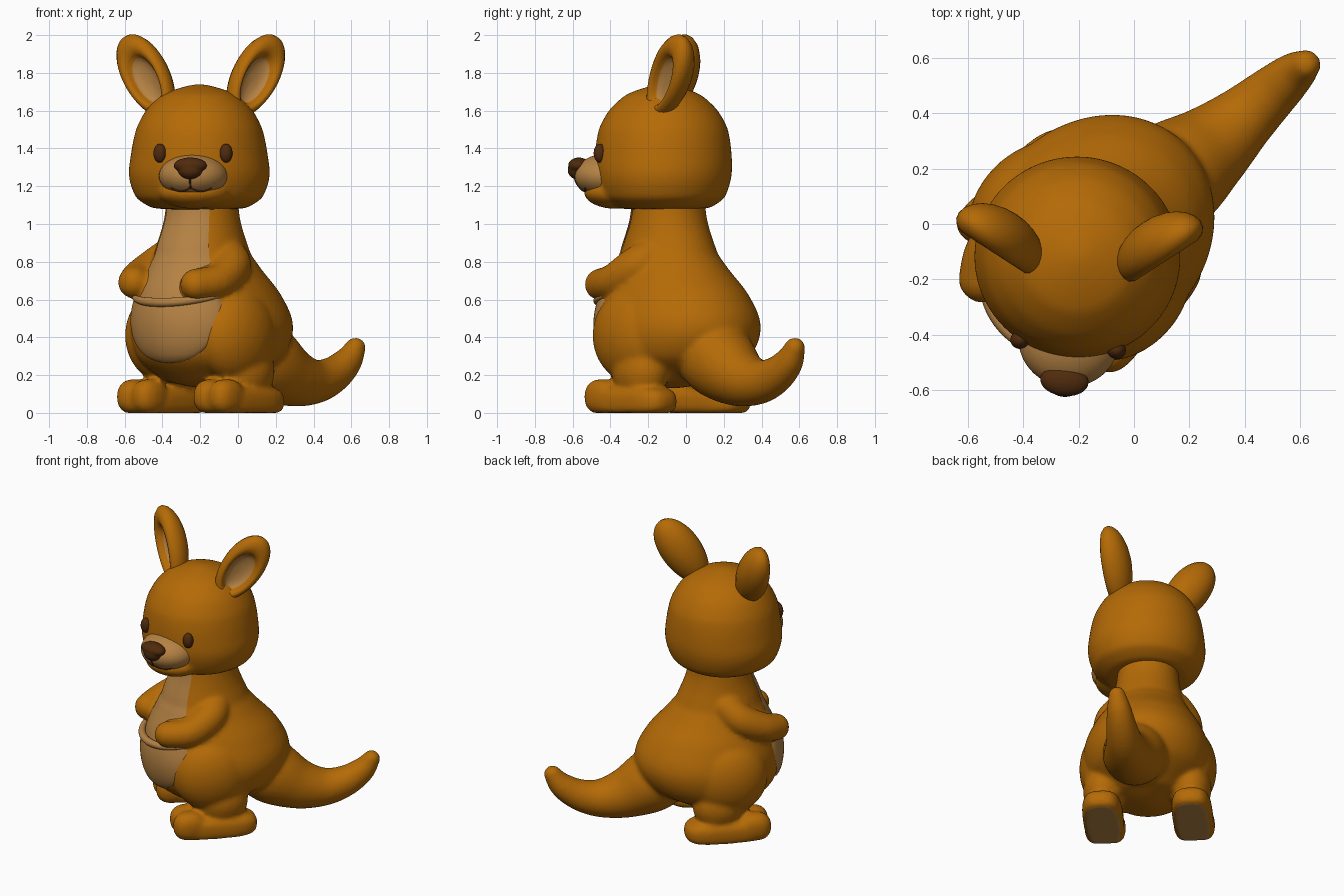
import bpy, bmesh, math
from math import sin, cos, pi, sqrt
from mathutils import Matrix, Vector

if "Cube" in bpy.data.objects:
    bpy.data.objects.remove(bpy.data.objects["Cube"])


def material(name, rgb):
    m = bpy.data.materials.new(name)
    m.use_nodes = True
    m.diffuse_color = (*rgb, 1)
    m.node_tree.nodes["Principled BSDF"].inputs["Base Color"].default_value = (*rgb, 1)
    return m


FUR = material("orange brown fur", (0.46, 0.146, 0.002))
CREAM = material("tan fur", (0.465, 0.225, 0.058))
DARK = material("dark brown", (0.08, 0.024, 0.004))

# Frames: the body is turned further than the head; -y is forward in each
BODY = Matrix.Translation((-0.19, -0.09, 0)) @ Matrix.Rotation(math.radians(-44), 4, "Z")
HEAD = Matrix.Translation((-0.205, -0.12, 0)) @ Matrix.Rotation(math.radians(-6), 4, "Z")
WORLD = Matrix.Identity(4)


def select(obs):
    bpy.ops.object.select_all(action="DESELECT")
    for ob in obs:
        ob.select_set(True)
    bpy.context.view_layer.objects.active = obs[0]


def finish(bm, name, frame, *mats):
    bmesh.ops.recalc_face_normals(bm, faces=bm.faces)
    me = bpy.data.meshes.new(name)
    bm.to_mesh(me)
    bm.free()
    ob = bpy.data.objects.new(name, me)
    bpy.context.collection.objects.link(ob)
    ob.matrix_world = frame
    for m in mats:
        me.materials.append(m)
    select([ob])
    bpy.ops.object.shade_smooth_by_angle(angle=math.radians(50))
    return ob


def blend(name, obs, voxel, rounds):
    """Fuse overlapping parts into one skin with soft creases."""
    bpy.context.view_layer.update()
    select(obs)
    bpy.ops.object.join()
    ob = obs[0]
    ob.name = name
    remesh = ob.modifiers.new("fuse", "REMESH")
    remesh.mode, remesh.voxel_size = "VOXEL", voxel
    soft = ob.modifiers.new("soften", "SMOOTH")
    soft.factor, soft.iterations = 0.5, rounds
    for m in ("fuse", "soften"):
        bpy.ops.object.modifier_apply(modifier=m)
    bpy.ops.object.shade_smooth()
    return ob


def grid(rows, closed=True):
    """Skin a list of point rows, capping closed ones."""
    bm = bmesh.new()
    vs = [[bm.verts.new(p) for p in row] for row in rows]
    n = len(vs[0])
    for a, b in zip(vs, vs[1:]):
        for i in range(n if closed else n - 1):
            j = (i + 1) % n
            bm.faces.new((a[i], a[j], b[j], b[i]))
    if closed:
        bm.faces.new(vs[0])
        bm.faces.new(vs[-1])
    return bm


def catmull(p, i, t):
    a, b, c, d = (p[max(0, min(len(p) - 1, i + k))] for k in (-1, 0, 1, 2))
    return b + 0.5 * t * (c - a + t * (2 * a - 5 * b + 4 * c - d + t * (3 * (b - c) + d - a)))


def on_form(rows, z, a, off=0):
    """Point on a lofted form at height z and angle a from its front."""
    i = max(k for k in range(len(rows) - 1) if rows[k][0] <= z or k == 0)
    t = min(1, (z - rows[i][0]) / (rows[i + 1][0] - rows[i][0]))
    f = catmull([r[1] for r in rows], i, t)
    rx, ry = (sqrt(max(1e-7, catmull([r[k] ** 2 for r in rows], i, t))) for k in (2, 3))
    return Vector(((rx + off) * sin(a), -f - (ry + off) * cos(a), z))


def loft(name, rows, frame, mat, steps=64, seg=72):
    lo, hi = rows[0][0], rows[-1][0]
    zs = [lo + (hi - lo) * (1 - cos(pi * k / steps)) / 2 for k in range(steps + 1)]
    pts = [[on_form(rows, z, 2 * pi * i / seg) for i in range(seg)] for z in zs]
    return finish(grid(pts), name, frame, mat)


def ball(name, frame, mat, c, r, power=1.0, floor=False):
    """Ellipsoid, optionally squarer and flattened on the ground."""
    def pw(v):
        return math.copysign(abs(v) ** power, v)
    pts = []
    for j in range(1, 32):
        e = pi * j / 32 - pi / 2
        row = []
        for i in range(48):
            a = 2 * pi * i / 48
            p = Vector((c[0] + r[0] * pw(cos(e)) * pw(cos(a)),
                        c[1] + r[1] * pw(cos(e)) * pw(sin(a)), c[2] + r[2] * pw(sin(e))))
            if floor:
                p.z = max(p.z, 0)
            row.append(p)
        pts.append(row)
    return finish(grid(pts), name, frame, mat)


def tube(name, frame, mat, path, seg=24, sub=10):
    """Round-ended tapering tube through (x, y, z, radius) points."""
    P = [Vector(p) for p in path]
    S = [catmull(P, i, k / sub) for i in range(len(P) - 1) for k in range(sub)] + [P[-1]]
    C = [s.to_3d() for s in S]
    T = [(C[min(i + 1, len(C) - 1)] - C[max(i - 1, 0)]).normalized() for i in range(len(C))]
    R = [s.w for s in S]
    arc = [pi / 2 * k / 8 for k in range(1, 8)]
    start = [(C[0] - T[0] * R[0] * sin(a), T[0], R[0] * cos(a)) for a in reversed(arc)]
    end = [(C[-1] + T[-1] * R[-1] * sin(a), T[-1], R[-1] * cos(a)) for a in arc]
    u = T[0].orthogonal().normalized()
    rows = []
    for c, t, r in start + list(zip(C, T, R)) + end:
        u = (u - t * u.dot(t)).normalized()
        w = t.cross(u)
        rows.append([c + r * (u * cos(2 * pi * i / seg) + w * sin(2 * pi * i / seg)) for i in range(seg)])
    return finish(grid(rows), name, frame, mat)


# Torso: height, forward shift, half width, half depth
TORSO = [(0.13, -0.03, 0, 0), (0.17, -0.03, 0.21, 0.23), (0.3, -0.06, 0.365, 0.41),
         (0.45, -0.075, 0.4, 0.46), (0.6, -0.055, 0.36, 0.425), (0.8, -0.01, 0.262, 0.3),
         (0.9, 0, 0.225, 0.25), (1.02, 0, 0.2, 0.205), (1.14, 0, 0.19, 0.19)]
parts = [loft("torso", TORSO, BODY, FUR)]

# Legs, feet and toes
for s in (1, -1):
    parts += [
        ball("thigh", BODY, FUR, (0.262 * s, -0.01, 0.41), (0.17, 0.25, 0.25)),
        ball("shin", BODY, FUR, (0.275 * s, 0.055, 0.22), (0.13, 0.165, 0.16)),
        ball("foot", BODY, FUR, (0.282 * s, 0.01, 0.06), (0.128, 0.265, 0.087), 0.65, True),
        ball("instep", BODY, FUR, (0.282 * s, -0.05, 0.08), (0.11, 0.18, 0.088), 1, True)]
    parts += [ball("toe", BODY, FUR, (0.282 * s + 0.055 * k, -0.165, 0.085), (0.075, 0.105, 0.095), 0.85, True)
              for k in (-1, 1)]

# Arms and tail
parts += [
    tube("left_arm", WORLD, FUR, [(-0.075, -0.13, 0.85, 0.1), (-0.035, -0.255, 0.78, 0.105),
                                  (-0.1, -0.38, 0.7, 0.092), (-0.222, -0.452, 0.68, 0.085)]),
    tube("right_arm", WORLD, FUR, [(-0.33, 0.02, 0.85, 0.1), (-0.43, 0, 0.78, 0.1),
                                   (-0.52, -0.1, 0.72, 0.092), (-0.55, -0.2, 0.69, 0.086)]),
    tube("tail", WORLD, FUR, [(0.03, 0.09, 0.37, 0.19), (0.15, 0.18, 0.27, 0.2),
                              (0.28, 0.28, 0.19, 0.158), (0.4, 0.385, 0.165, 0.12),
                              (0.5, 0.475, 0.2, 0.098), (0.578, 0.543, 0.27, 0.079),
                              (0.622, 0.576, 0.345, 0.056)], seg=40)]
body = blend("body", parts, 0.013, 13)
body.data.materials.clear()
for m in (FUR, CREAM):
    body.data.materials.append(m)
for f in body.data.polygons:
    f.material_index = int(f.normal.z < -0.92 and f.center.z < 0.02)

# Chest patch and pouch hug the torso
chest = [[on_form(TORSO, 0.56 + 0.56 * v / 30, 0.26 + 0.7 * u / 16, 0.007) for u in range(-16, 17)]
         for v in range(31)]
finish(grid(chest, closed=False), "chest_patch", BODY, CREAM)


def pouch_point(u, v):
    top = 0.625 - 0.04 * (1 - u * u)
    narrow = max(0, cos(v * pi / 2))
    z = top - (top - 0.265) * sin(v * pi / 2)
    bulge = 0.004 + 0.024 * sqrt(max(0, 1 - u * u)) * narrow ** 0.4
    return on_form(TORSO, z, 0.2 + 0.82 * u * narrow ** 0.8, bulge)


finish(grid([[pouch_point(u / 20, v / 24) for u in range(-20, 21)] for v in range(25)], closed=False),
       "pouch", BODY, CREAM)
rim = [(*pouch_point(u / 8, 0), 0.01 + 0.014 * (1 - (u / 8) ** 2)) for u in range(-8, 9)]
tube("pouch_rim", BODY, CREAM, rim, seg=16, sub=4)

# Head
SKULL = [(1.07, 0, 0, 0), (1.085, 0, 0.25, 0.245), (1.14, 0, 0.335, 0.325), (1.25, 0, 0.372, 0.36),
         (1.36, 0, 0.363, 0.362), (1.5, 0, 0.335, 0.342), (1.6, 0, 0.284, 0.289),
         (1.68, 0, 0.202, 0.204), (1.74, 0, 0, 0)]
blend("head", [loft("skull", SKULL, HEAD, FUR),
               ball("jaw", HEAD, FUR, (0, -0.25, 1.165), (0.19, 0.17, 0.085))], 0.013, 8)

# Face
ball("muzzle", HEAD, CREAM, (0, -0.3, 1.255), (0.182, 0.172, 0.117))
blend("nose", [ball("nose_bridge", HEAD, DARK, (0, -0.45, 1.31), (0.089, 0.056, 0.042)),
               ball("nose_tip", HEAD, DARK, (0, -0.453, 1.285), (0.065, 0.056, 0.05))], 0.006, 8)
for s, side in ((1, "left"), (-1, "right")):
    ball(side + "_eye", HEAD, DARK, (0.176 * s, -0.32, 1.375), (0.034, 0.032, 0.05))


def lip(x, z):
    d = 1 - (x / 0.182) ** 2 - ((z - 1.255) / 0.117) ** 2
    return (x, -0.3 - 0.172 * sqrt(max(0, d)), z, 0.005)


tube("mouth_groove", HEAD, DARK, [lip(0, 1.25), lip(0, 1.22), lip(0, 1.19)], seg=8, sub=4)
smile = [lip(k * 0.026, 1.19 - 0.016 * sin(pi * abs(k) / 4)) for k in range(-4, 5)]
tube("mouth", HEAD, DARK, smile, seg=8, sub=4)

# Ears: an oval shell with a dished inside; radius and depth fractions
SHELL = [(0.01, -1.5), (0.25, -1.45), (0.5, -1.28), (0.7, -1.03), (0.86, -0.7), (0.96, -0.32), (1, 0.05),
         (0.98, 0.38), (0.9, 0.68), (0.78, 0.82), (0.67, 0.78), (0.59, 0.55), (0.54, 0.25)]
DISH = [(0.43, 0.05), (0.25, -0.05), (0.01, -0.1)]


def ear_ring(r, d):
    drop = 0.06 * (1 - r) if d > -0.2 else 0
    return [(0.13 * r * cos(a) * (1 + 0.08 * sin(a)), 0.25 * r * sin(a) - drop, 0.07 * d)
            for a in (2 * pi * i / 56 for i in range(56))]


for s, side in ((1, "left"), (-1, "right")):
    out, normal = Vector((0.84 * s, 0.543, 0)), Vector((0.543 * s, -0.84, 0))
    along = (out * 0.55 + Vector((0, 0, 0.835))).normalized()
    turn = Matrix((along.cross(normal), along, normal)).transposed().to_4x4()
    frame = Matrix.Translation((-0.197 + 0.285 * s, -0.068 - 0.015 * s, 1.782)) @ turn
    ear = finish(grid([ear_ring(*p) for p in SHELL + DISH]), side + "_ear", frame, FUR, CREAM)
    for f in ear.data.polygons:
        f.material_index = int(f.index >= 56 * (len(SHELL) - 1) and f.center.z > -0.05)
